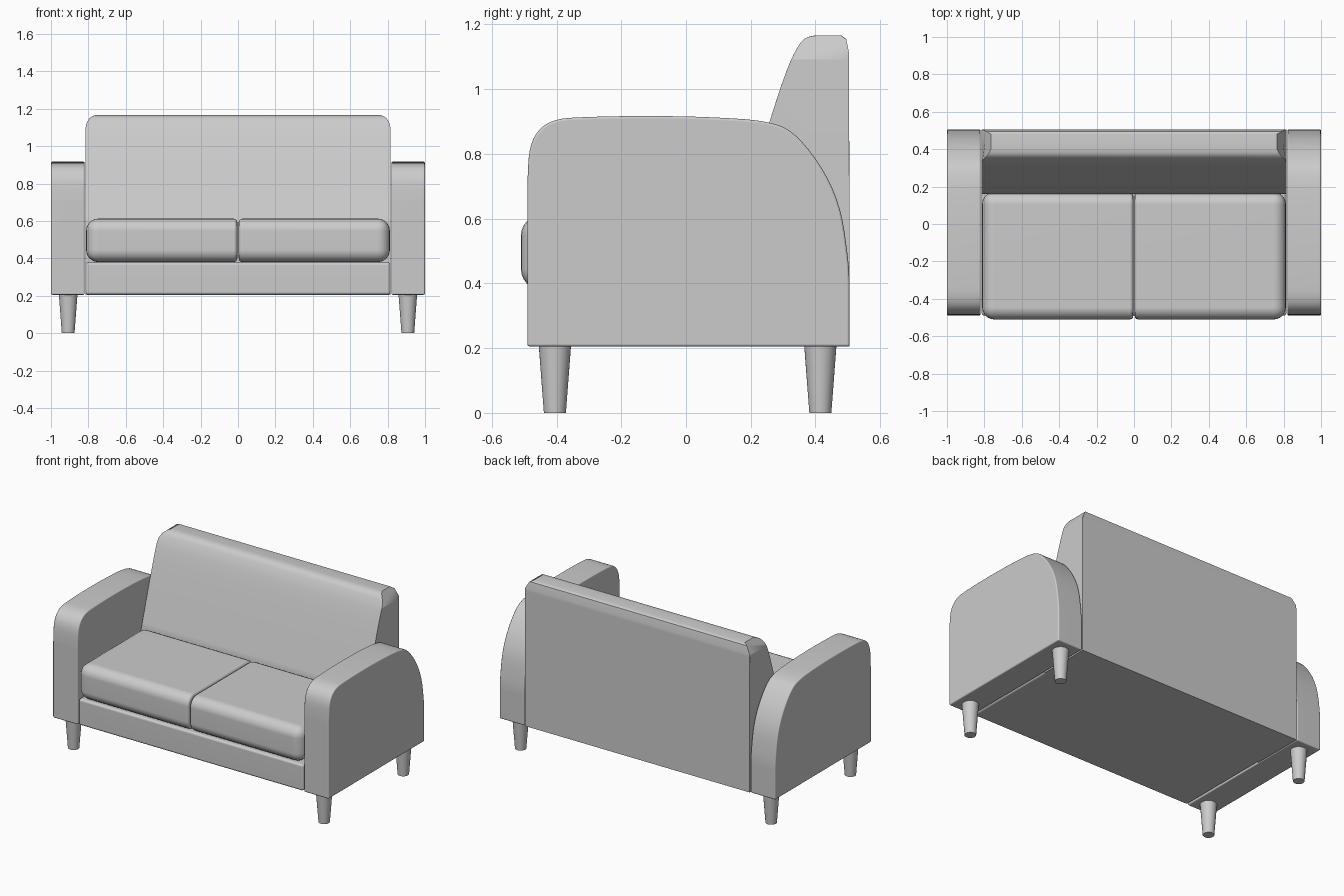
import bpy
import bmesh
from math import radians

if "Cube" in bpy.data.objects:
    bpy.data.objects.remove(bpy.data.objects["Cube"], do_unlink=True)

# One plain grey for the whole sofa
GREY = (0.6, 0.6, 0.6, 1)
fabric = bpy.data.materials.new("plain_grey")
fabric.use_nodes = True
fabric.diffuse_color = GREY
fabric.node_tree.nodes["Principled BSDF"].inputs["Base Color"].default_value = GREY


def bevel(bm, edges, width, segments):
    bmesh.ops.bevel(bm, geom=list(edges), offset=width, offset_type='OFFSET',
                    segments=segments, profile=0.5, affect='EDGES', clamp_overlap=True)


def bevel_sharp(bm, width, segments=3, angle=40):
    bevel(bm, [e for e in bm.edges if e.calc_face_angle(0) > radians(angle)], width, segments)


def prism(profile, x0, x1):
    """Extrude a closed (y, z) profile from x0 to x1."""
    bm = bmesh.new()
    face = bm.faces.new([bm.verts.new((x0, y, z)) for y, z in profile])
    extruded = bmesh.ops.extrude_face_region(bm, geom=[face])["geom"]
    moved = [v for v in extruded if isinstance(v, bmesh.types.BMVert)]
    bmesh.ops.translate(bm, verts=moved, vec=(x1 - x0, 0, 0))
    bmesh.ops.recalc_face_normals(bm, faces=bm.faces)
    return bm


def box_profile(y0, y1, z0, z1):
    return [(y0, z0), (y1, z0), (y1, z1), (y0, z1)]


def smooth_path(points, steps=5):
    """Catmull-Rom curve through the points."""
    pts = [points[0]] + points + [points[-1]]
    path = []
    for a, b, c, d in zip(pts, pts[1:], pts[2:], pts[3:]):
        for i in range(steps):
            t = i / steps
            path.append(tuple(
                0.5 * (2 * q + (r - p) * t + (2 * p - 5 * q + 4 * r - s) * t ** 2
                       + (3 * q - p - 3 * r + s) * t ** 3)
                for p, q, r, s in zip(a, b, c, d)))
    return path + [points[-1]]


def finish(bm, name, mirrored=False):
    if mirrored:
        for v in bm.verts:
            v.co.x = -v.co.x
        bmesh.ops.reverse_faces(bm, faces=bm.faces)
    mesh = bpy.data.meshes.new(name)
    bm.to_mesh(mesh)
    bm.free()
    mesh.materials.append(fabric)
    obj = bpy.data.objects.new(name, mesh)
    bpy.context.collection.objects.link(obj)
    bpy.ops.object.select_all(action='DESELECT')
    obj.select_set(True)
    bpy.context.view_layer.objects.active = obj
    bpy.ops.object.shade_smooth_by_angle(angle=radians(35))
    obj.modifiers.new("even_shading", 'WEIGHTED_NORMAL').keep_sharp = True


# Seat base
base = prism(box_profile(-0.49, 0.4, 0.205, 0.378), -0.815, 0.815)
bevel_sharp(base, 0.015)
finish(base, "seat_base")

# Backrest: leaning front, upright back, rounded top corners
back_curve = smooth_path([(0.16, 0.58), (0.255, 0.89), (0.31, 1.055), (0.345, 1.13), (0.37, 1.158), (0.4, 1.166)])
back_profile = [(0.16, 0.205)] + back_curve + [(0.48, 1.166), (0.495, 1.155), (0.504, 1.11), (0.505, 0.205)]
back = prism(back_profile, -0.815, 0.815)
bevel(back, [e for e in back.edges
             if all(v.co.z > 1.15 for v in e.verts) and abs(e.verts[0].co.x - e.verts[1].co.x) < 0.01],
      0.012, 2)
# Round the upper corners as seen from the front
RADIUS = 0.075
bmesh.ops.bisect_plane(back, geom=back.verts[:] + back.edges[:] + back.faces[:],
                       plane_co=(0, 0, 1.166 - RADIUS), plane_no=(0, 0, 1))
for v in back.verts:
    h = v.co.z - (1.166 - RADIUS)
    if h > 0:
        inset = RADIUS - max(RADIUS ** 2 - h ** 2, 0) ** 0.5
        v.co.x *= 1 - 0.8 * inset / 0.815
bevel_sharp(back, 0.018, 3, 50)
finish(back, "backrest")

# Arm outline, rounded at the front and sweeping down at the back
arm_curve = smooth_path([(-0.49, 0.7), (-0.483, 0.81), (-0.455, 0.872), (-0.4, 0.905), (-0.3, 0.914),
                         (-0.1, 0.917), (0.1, 0.912), (0.25, 0.898), (0.335, 0.86), (0.42, 0.755),
                         (0.475, 0.63), (0.5, 0.48), (0.505, 0.4)], 4)
arm_profile = [(-0.49, 0.205)] + arm_curve + [(0.505, 0.205)]

for side, mirrored in (("left", False), ("right", True)):
    arm = prism(arm_profile, 0.82, 1.0)
    bevel_sharp(arm, 0.008)
    finish(arm, side + "_arm", mirrored)

    # Seat cushion: soft outer edges, tighter edges at the middle seam
    cushion = prism(box_profile(-0.51, 0.17, 0.38, 0.612), 0.004, 0.812)
    bevel(cushion, [e for e in cushion.edges if any(v.co.x > 0.5 for v in e.verts)], 0.065, 6)
    inner = min(cushion.faces, key=lambda f: f.calc_center_median().x)
    bevel(cushion, inner.edges, 0.018, 3)
    finish(cushion, side + "_cushion", mirrored)

    # Tapered legs
    for place, y in (("front", -0.405), ("back", 0.415)):
        leg = bmesh.new()
        bmesh.ops.create_cone(leg, cap_ends=True, segments=32, radius1=0.034, radius2=0.05, depth=0.21)
        bmesh.ops.translate(leg, verts=leg.verts, vec=(0.908, y, 0.105))
        finish(leg, f"{side}_{place}_leg", mirrored)
